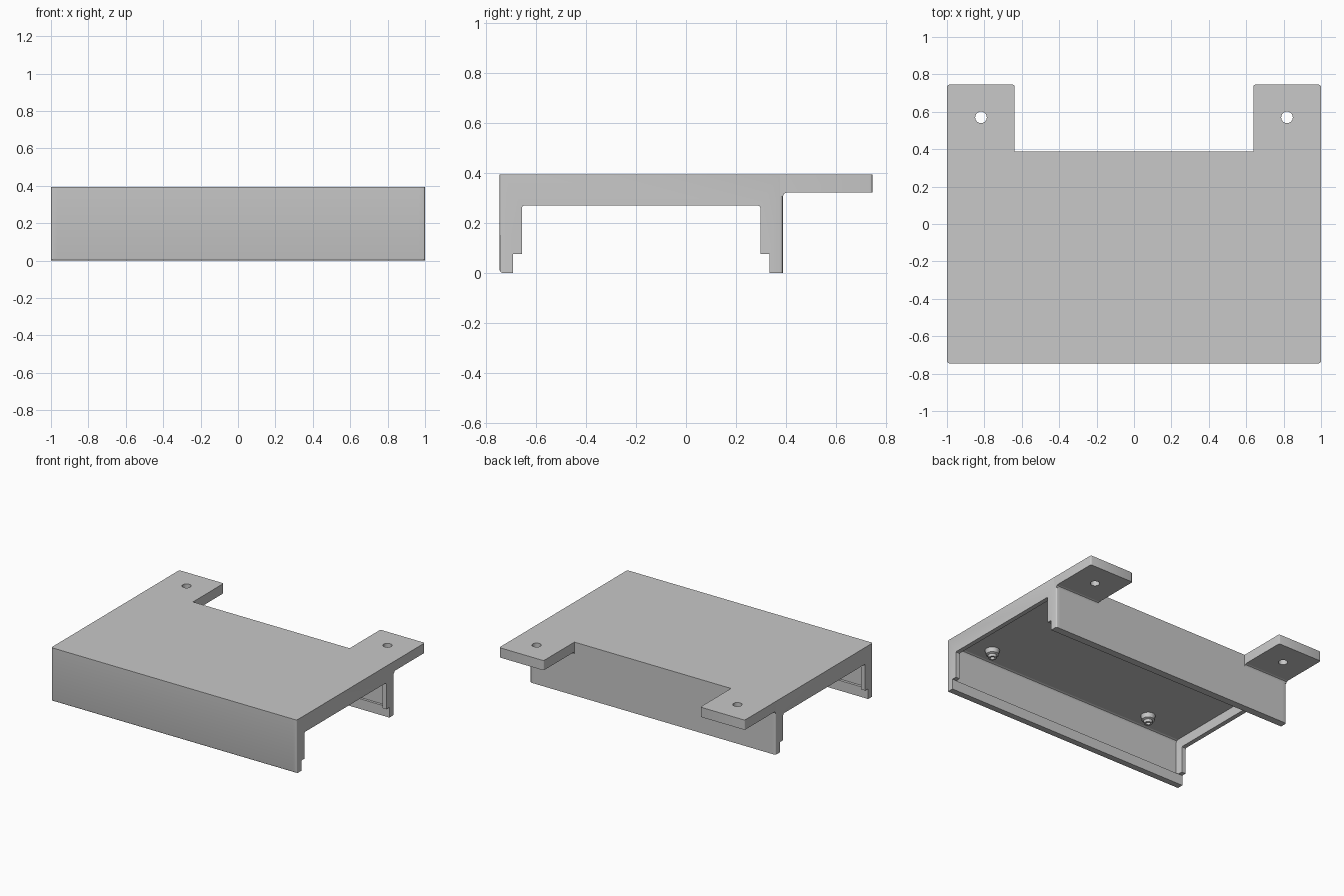
import bpy, bmesh
from mathutils import Matrix, Vector

cube = bpy.data.objects.get("Cube")
if cube:
    bpy.data.objects.remove(cube, do_unlink=True)

grey = bpy.data.materials.new("plain grey")
grey.use_nodes = True
grey.diffuse_color = (0.58, 0.58, 0.58, 1)
grey.node_tree.nodes["Principled BSDF"].inputs["Base Color"].default_value = grey.diffuse_color

FRONT, BACK, TOP = -0.745, 0.387, 0.393


def finish(name, bm):
    bmesh.ops.recalc_face_normals(bm, faces=bm.faces)
    mesh = bpy.data.meshes.new(name)
    bm.to_mesh(mesh)
    bm.free()
    mesh.materials.append(grey)
    obj = bpy.data.objects.new(name, mesh)
    bpy.context.scene.collection.objects.link(obj)
    return obj


def loft(bm, sections):
    """Skin a row of (x, yz profile) sections and cap both ends."""
    rings = [[bm.verts.new((x, y, z)) for y, z in pts] for x, pts in sections]
    for a, b in zip(rings, rings[1:]):
        for i in range(len(a)):
            j = (i + 1) % len(a)
            bm.faces.new((a[i], a[j], b[j], b[i]))
    bm.faces.new(rings[0])
    bm.faces.new(rings[-1])
    bmesh.ops.recalc_face_normals(bm, faces=bm.faces)


def round_edges(bm, rule, size):
    edges = [e for e in bm.edges if rule(*[v.co for v in e.verts])]
    bmesh.ops.bevel(bm, geom=edges, offset=size, segments=3, profile=0.5, affect='EDGES')


def smooth(obj, angle):
    bpy.ops.object.select_all(action='DESELECT')
    obj.select_set(True)
    bpy.context.view_layer.objects.active = obj
    bpy.ops.object.shade_smooth_by_angle(angle=angle)


def drill(obj, x, y, radius):
    bm = bmesh.new()
    bmesh.ops.create_cone(bm, cap_ends=True, segments=32, radius1=radius, radius2=radius,
                          depth=1, matrix=Matrix.Translation((x, y, TOP)))
    cutter = finish("hole_cutter", bm)
    cutter.hide_render = True
    mod = obj.modifiers.new("hole", 'BOOLEAN')
    mod.operation, mod.solver, mod.object = 'DIFFERENCE', 'EXACT', cutter
    bpy.context.view_layer.objects.active = obj
    bpy.ops.object.modifier_apply(modifier=mod.name)
    bpy.data.objects.remove(cutter, do_unlink=True)


def channel(inset, ceiling, c):
    """Channel cross-section with lipped feet and inner fillets of size c."""
    f, b, step = -0.656 - inset, 0.297 + inset, 0.075
    return [(FRONT, 0), (FRONT, TOP), (BACK, TOP), (BACK, 0),
            (0.333, 0), (0.333, step), (b, step),
            (b, ceiling - c), (b - c * 0.3, ceiling - c * 0.3), (b - c, ceiling),
            (f + c, ceiling), (f + c * 0.3, ceiling - c * 0.3), (f, ceiling - c),
            (f, step), (-0.691, step), (-0.691, 0)]


# Cover: thin-walled channel with thicker rims at both ends and lips along the feet
rim, pocket = channel(0, 0.27, 0.01), channel(0.054, 0.339, 0.016)
bm = bmesh.new()
loft(bm, [(-1, rim), (-0.967, rim), (-0.963, pocket),
          (0.963, pocket), (0.967, rim), (1, rim)])


def outer_edge(a, b):
    outside = all(min(abs(v.y - FRONT), abs(v.y - BACK)) < 1e-4 for v in (a, b))
    upright = abs(a.x - b.x) < 1e-4 and abs(abs(a.x) - 1) < 1e-4 and abs(a.z - b.z) > 0.1
    foot = max(a.z, b.z) < 1e-4 and abs(a.x - b.x) > 0.001 and a.y < 0
    return outside and (upright or foot)


round_edges(bm, outer_edge, 0.012)
smooth(finish("cover", bm), 0.3)

# Mounting tabs with a small fillet against the back wall
tab_profile = [(0.36, TOP), (-FRONT, TOP), (-FRONT, 0.321), (0.402, 0.321),
               (0.392, 0.317), (BACK, 0.306), (0.36, 0.306)]
for side, name in ((1, "left_tab"), (-1, "right_tab")):
    bm = bmesh.new()
    loft(bm, [(side * 0.638, tab_profile), (side, tab_profile)])
    round_edges(bm, lambda a, b: min(a.y, b.y) > 0.74 and abs(a.x - b.x) < 1e-4, 0.012)
    tab = finish(name, bm)
    drill(tab, side * 0.818, 0.57, 0.031)
    smooth(tab, 0.3)

# Hollow screw bosses hanging from the pocket ceiling
boss_profile = [(0.05, 0.341), (0.046, 0.325), (0.044, 0.306), (0.03, 0.3),
                (0.028, 0.28), (0.016, 0.28), (0.016, 0.335)]
for row, y in (("front", -0.578), ("back", 0.22)):
    for side, x in (("left", 0.747), ("right", -0.608)):
        bm = bmesh.new()
        verts = [bm.verts.new((r, 0, z)) for r, z in boss_profile]
        edges = [bm.edges.new(pair) for pair in zip(verts, verts[1:])]
        bmesh.ops.spin(bm, geom=verts + edges, cent=(0, 0, 0), axis=(0, 0, 1),
                       angle=6.283185, steps=24)
        bmesh.ops.remove_doubles(bm, verts=bm.verts, dist=1e-4)
        bmesh.ops.translate(bm, verts=bm.verts, vec=Vector((x, y, 0)))
        smooth(finish(f"{row}_{side}_boss", bm), 0.6)
